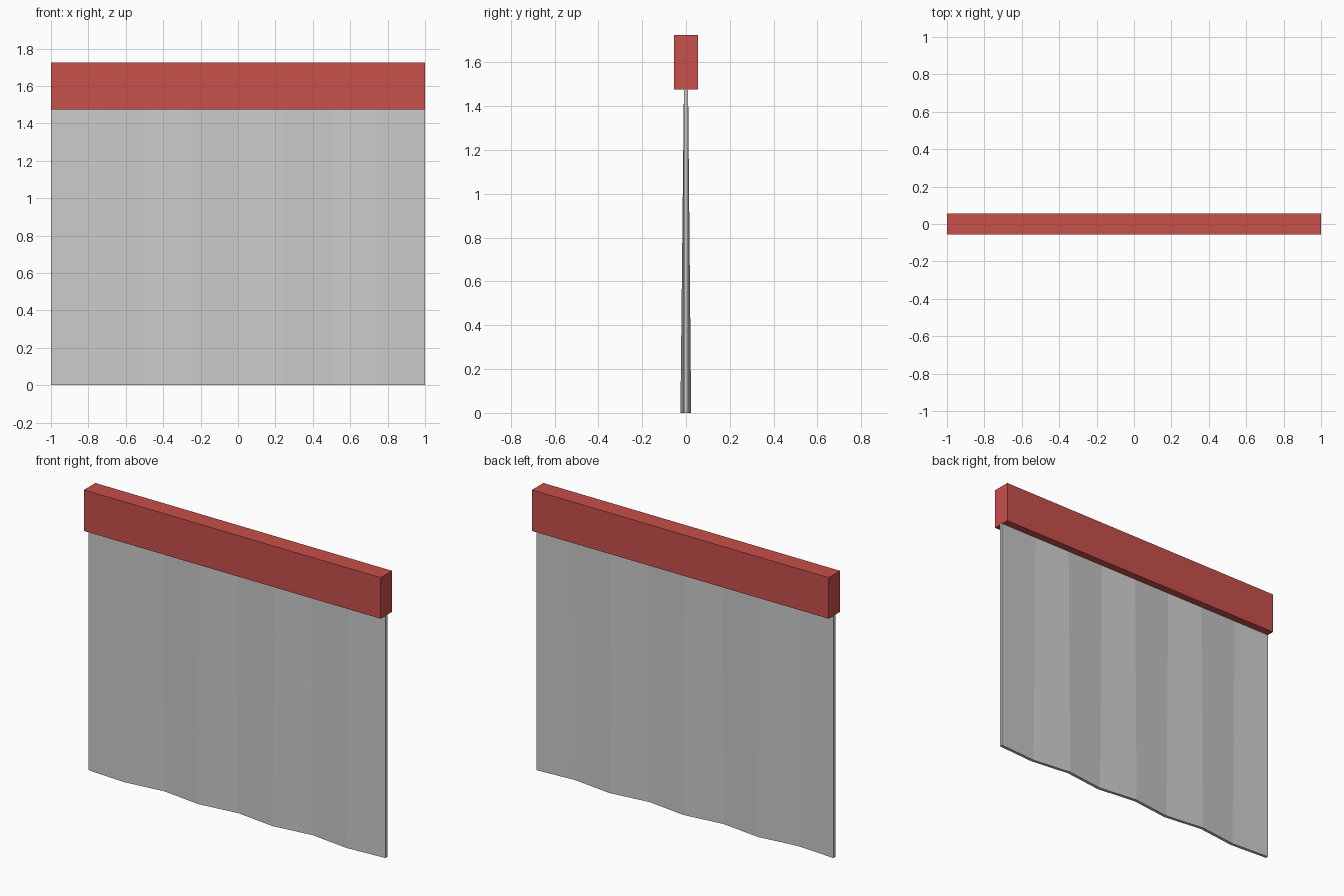
import bpy, bmesh

if "Cube" in bpy.data.objects:
    bpy.data.objects.remove(bpy.data.objects["Cube"])

WIDTH, PLEATS = 2.0, 8
RAIL_BOTTOM, RAIL_TOP, RAIL_DEPTH = 1.475, 1.725, 0.11
THICKNESS = 0.019

red = bpy.data.materials.new("rail_red")
red.diffuse_color = (0.58, 0.08, 0.07, 1)
red.use_nodes = True
red.node_tree.nodes["Principled BSDF"].inputs["Base Color"].default_value = red.diffuse_color

# Header rail
bpy.ops.mesh.primitive_cube_add(size=1, location=(0, 0, (RAIL_BOTTOM + RAIL_TOP) / 2))
rail = bpy.context.object
rail.name = "header_rail"
rail.scale = (WIDTH, RAIL_DEPTH, RAIL_TOP - RAIL_BOTTOM)
rail.data.materials.append(red)

# Hanging curtain: straight at the rail, pleated in a shallow zigzag at the hem
bm = bmesh.new()
columns = []
for i in range(PLEATS + 1):
    x = -WIDTH / 2 + WIDTH * i / PLEATS
    hem_y = 0 if i in (0, PLEATS) else (-0.016 if i % 2 else 0.014)
    columns.append((bm.verts.new((x, hem_y, 0)), bm.verts.new((x, 0, RAIL_BOTTOM + 0.005))))
for (a, b), (c, d) in zip(columns, columns[1:]):
    bm.faces.new((a, c, d, b))

# Give the cloth its thickness by extruding straight back
back = bmesh.ops.extrude_face_region(bm, geom=bm.faces[:])["geom"]
back_verts = {v for v in back if isinstance(v, bmesh.types.BMVert)}
for v in bm.verts:
    v.co.y += THICKNESS / 2 if v in back_verts else -THICKNESS / 2
bmesh.ops.recalc_face_normals(bm, faces=bm.faces[:])
mesh = bpy.data.meshes.new("curtain")
bm.to_mesh(mesh)
bm.free()
bpy.context.collection.objects.link(bpy.data.objects.new("curtain", mesh))
